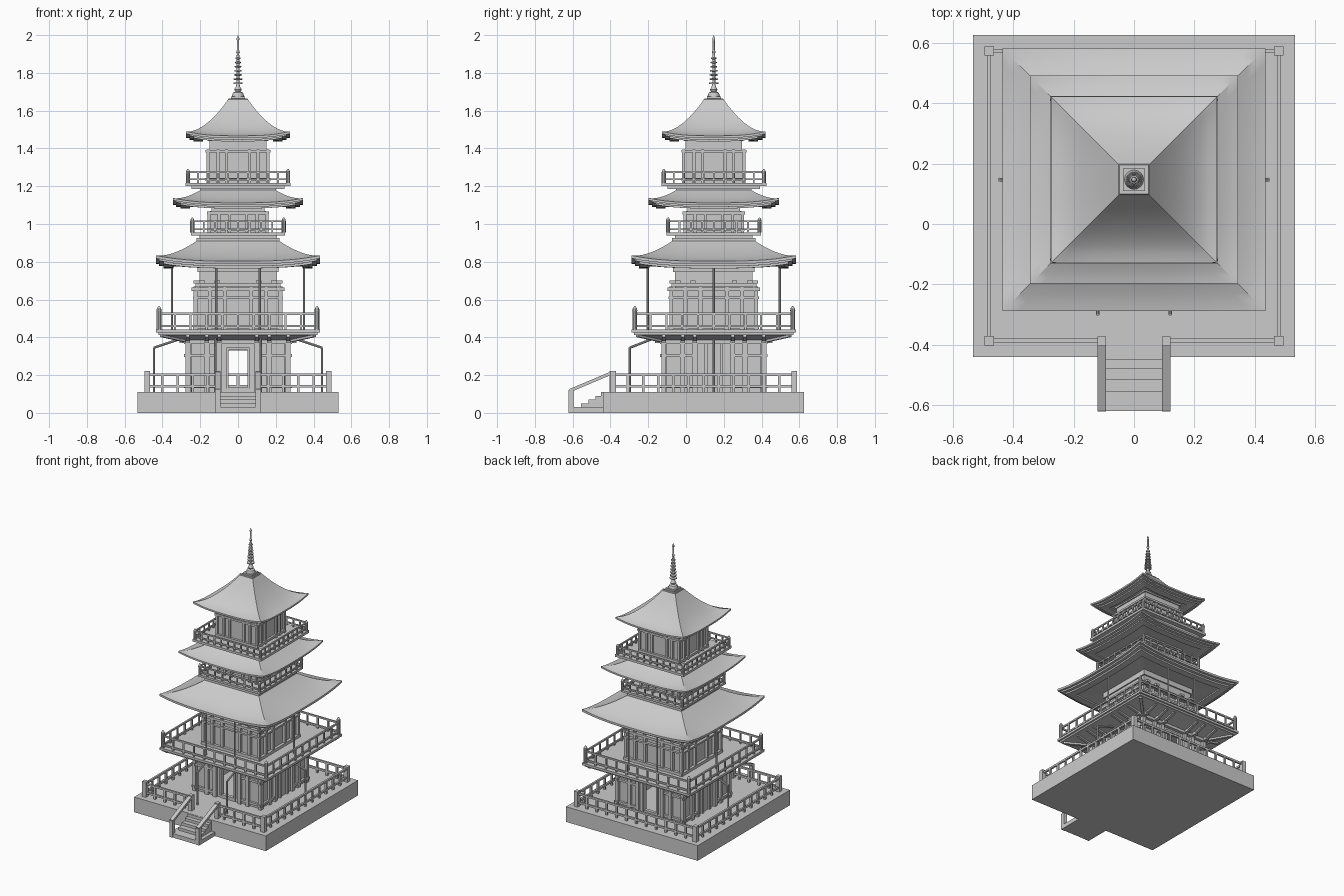
import bpy, bmesh, math
from mathutils import Matrix, Vector

if "Cube" in bpy.data.objects:
    bpy.data.objects.remove(bpy.data.objects["Cube"])

CY = 0.147      # tower axis
BY = 0.093      # base centre


def finish(name, bm, y=0.0, smooth=False):
    bmesh.ops.recalc_face_normals(bm, faces=bm.faces)
    me = bpy.data.meshes.new(name)
    bm.to_mesh(me)
    bm.free()
    if smooth:
        me.polygons.foreach_set("use_smooth", [True] * len(me.polygons))
        me.set_sharp_from_angle(angle=math.radians(30))
    ob = bpy.data.objects.new(name, me)
    ob.location.y = y
    bpy.context.collection.objects.link(ob)
    return ob


def box(bm, x0, x1, y0, y1, z0, z1, rot=Matrix()):
    m = Matrix.Translation(((x0 + x1) / 2, (y0 + y1) / 2, (z0 + z1) / 2)) @ Matrix.Diagonal((x1 - x0, y1 - y0, z1 - z0, 1))
    bmesh.ops.create_cube(bm, size=1, matrix=rot @ m)


def slab(bm, h, z0, z1):
    box(bm, -h, h, -h, h, z0, z1)


def beam(bm, p, q, w, t, rot=Matrix()):
    p, q = Vector(p), Vector(q)
    d = q - p
    m = Matrix.Translation((p + q) / 2) @ d.to_track_quat('Y', 'Z').to_matrix().to_4x4()
    bmesh.ops.create_cube(bm, size=1, matrix=rot @ m @ Matrix.Diagonal((w, d.length, t, 1)))


def tube(bm, p, q, r0, r1, rot=Matrix(), seg=10):
    p, q = Vector(p), Vector(q)
    d = q - p
    m = Matrix.Translation((p + q) / 2) @ d.to_track_quat('Z', 'Y').to_matrix().to_4x4()
    bmesh.ops.create_cone(bm, cap_ends=True, segments=seg, radius1=r0, radius2=r1, depth=d.length, matrix=rot @ m)


def sides(ks=range(4)):
    return [(k, Matrix.Rotation(k * math.pi / 2, 4, 'Z')) for k in ks]


def lathe(name, prof, y, seg=16):
    bm = bmesh.new()
    vs = [bm.verts.new((r, 0, z)) for r, z in prof]
    es = [bm.edges.new(e) for e in zip(vs, vs[1:])]
    bmesh.ops.spin(bm, geom=vs + es, cent=(0, 0, 0), axis=(0, 0, 1), angle=2 * math.pi, steps=seg)
    bmesh.ops.remove_doubles(bm, verts=bm.verts, dist=1e-5)
    return finish(name, bm, y, True)


def roof(name, half, z, lift, top, ztop, th, inner, p=1.5, n=16):
    """Swept square roof with upturned corners and a stepped eave."""
    prof = []
    for i in range(9):
        u = 1 - i / 8
        prof.append((half - (half - top) * u, z + (ztop - z) * u ** p, lift * (1 - u) ** 2))
    for dh, dz, f in ((0, .4, 1), (.018, .4, .95), (.018, .7, .95), (.04, .7, .8), (.04, 1, .8), (.09, 1, .45), (.09, .75, .45)):
        prof.append((half - dh, z - th * dz, lift * f))
    prof.append((inner, z - th * .5, 0))
    bm = bmesh.new()
    rings = []
    for h, zz, l in prof:
        ring = []
        for k, m in sides():
            for j in range(n):
                t = -1 + 2 * j / n
                ring.append(bm.verts.new(m @ Vector((h * t, -h, zz + l * abs(t) ** 3))))
        rings.append(ring)
    for a, b in zip(rings, rings[1:]):
        for j in range(4 * n):
            k = (j + 1) % (4 * n)
            bm.faces.new((a[j], a[k], b[k], b[j]))
    return finish(name, bm, CY, True)


def railing(name, h, z0, rails, top, n, w, y, gap=0, round_posts=False):
    bm = bmesh.new()
    for k, m in sides():
        # corner post
        c = w * 0.9
        if round_posts:
            tube(bm, (h, -h, z0), (h, -h, top - .025), c, c, m)
            tube(bm, (h, -h, top - .025), (h, -h, top - .012), c * 1.1, c * .9, m)
            tube(bm, (h, -h, top - .012), (h, -h, top), c * .9, c * .25, m)
        else:
            box(bm, h - c, h + c, -h - c, -h + c, z0, top, m)
        open_side = gap and k == 0
        spans = [(-h, -gap), (gap, h)] if open_side else [(-h, h)]
        for a, b in spans:
            for r in rails:
                box(bm, a, b, -h - w * .4, -h + w * .4, r - w * .4, r + w * .4, m)
        for i in range(1, n):
            x = -h + 2 * h * i / n
            if not (open_side and abs(x) < gap):
                box(bm, x - w * .4, x + w * .4, -h - w * .38, -h + w * .38, z0, rails[0], m)
    return finish(name, bm, y)


def framing(name, h, z0, z1, cols, beams, w):
    """Timber columns and horizontal beams on four faces."""
    bm = bmesh.new()
    for k, m in sides():
        for x in cols:
            for s in (-1, 1):
                box(bm, s * x - w / 2, s * x + w / 2, -h - w / 2, -h + w / 2, z0, z1, m)
        for zb, tb, over in beams:
            box(bm, -h - over, h + over, -h - w * .7, -h + w * .3, zb - tb / 2, zb + tb / 2, m)
    return finish(name, bm, CY)


# stone base
bm = bmesh.new()
box(bm, -.533, .533, -.533, .533, 0, .111)
finish("stone_base", bm, BY)
railing("base_fence", .48, .111, (.203, .14), .222, 12, .017, BY, gap=.105)

# entrance stairs
bm = bmesh.new()
for i, y in enumerate((-.62, -.555, -.515, -.48, -.45)):
    box(bm, -.095, .095, y, -.43, 0, .03 + .02 * i)
finish("stair_steps", bm)
bm = bmesh.new()
for s in (-1, 1):
    x0, x1 = sorted((s * .093, s * .121))
    box(bm, x0, x1, -.622, -.595, 0, .12)
    box(bm, x0, x1, -.62, -.43, 0, .03)
    box(bm, x0, x1, -.405, -.373, .111, .222)
    beam(bm, (s * .107, -.615, .118), (s * .107, -.39, .213), .028, .017)
finish("stair_rails", bm)

# ground floor: hollow, with doorways front and back
bm = bmesh.new()
for k, m in sides():
    if k % 2:
        box(bm, -.25, .25, -.26, -.245, .111, .40, m)
    else:
        for s in (-1, 1):
            a, b = sorted((s * .05, s * .25))
            box(bm, a, b, -.26, -.245, .111, .40, m)
        box(bm, -.05, .05, -.26, -.245, .33, .40, m)
        box(bm, -.06, .06, -.265, -.24, .111, .135, m)
        for s in (-1, 1):
            box(bm, s * .056 - .006, s * .056 + .006, -.272, -.24, .13, .345, m)
        box(bm, -.062, .062, -.272, -.24, .333, .347, m)
finish("ground_walls", bm, CY)
framing("ground_frame", .265, .111, .385, (.265, .165, .1), ((.375, .02, .02),), .026)
bm = bmesh.new()
for k, m in sides():
    for z in (.14, .305):
        for s in (-1, 1):
            box(bm, min(s * .09, s * .285), max(s * .09, s * .285), -.276, -.255, z - .008, z + .008, m)
    if k % 2:
        for x in (-.04, .04):
            box(bm, x - .008, x + .008, -.272, -.25, .111, .38, m)
finish("ground_rails", bm, CY)

# first balcony with sloping underside and struts
bm = bmesh.new()
slab(bm, .435, .425, .441)
slab(bm, .422, .413, .425)
bmesh.ops.create_cone(bm, cap_ends=True, segments=4, radius1=.28 * 2 ** .5, radius2=.415 * 2 ** .5, depth=.03,
                      matrix=Matrix.Translation((0, 0, .4)) @ Matrix.Rotation(math.pi / 4, 4, 'Z'))
for k, m in sides():
    for x in (-.265, -.165, -.1, .1, .165, .265):
        beam(bm, (x, -.27, .378), (x, -.40, .41), .018, .016, m)
        box(bm, x - .012, x + .012, -.31, -.26, .37, .40, m)
    beam(bm, (.26, -.26, .378), (.405, -.405, .41), .02, .016, m)
finish("balcony_one", bm, CY)
railing("balcony_one_rail", .418, .441, (.525, .46), .565, 10, .014, CY, round_posts=True)

# second floor
bm = bmesh.new()
slab(bm, .215, .44, .66)
slab(bm, .205, .66, .79)
finish("second_walls", bm, CY)
framing("second_frame", .225, .44, .67, (.225, .15, .07), ((.655, .018, .02), (.61, .012, .008), (.455, .02, .01)), .02)
bm = bmesh.new()
slab(bm, .225, .67, .685)
slab(bm, .215, .745, .79)
for k, m in sides():
    for x in (-.19, -.11, .11, .19):
        box(bm, x - .014, x + .014, -.235, -.2, .685, .70, m)
finish("second_cornice", bm, CY)
roof("roof_one", .435, .803, .03, .205, .92, .038, .19, 1.4)

# slim poles carrying the roof and drain poles by the ground floor
bm = bmesh.new()
poles = [(s * .35, 0) for s in (-1, 1)] + [(s * .115, t * .35) for s in (-1, 1) for t in (-1, 1)]
for x, y in poles:
    tube(bm, (x, y, .44), (x, y, .785), .006, .006)
    tube(bm, (x, y, .765), (x, y, .785), .008, .014)
finish("roof_poles", bm, CY, True)
bm = bmesh.new()
for a, b in (((-.445, 0), (-.31, 0)), ((.445, 0), (.31, 0)), ((-.12, -.445), (-.12, -.33)), ((.12, -.445), (.12, -.33))):
    tube(bm, (*a, .111), (*a, .347), .0065, .0065)
    tube(bm, (*a, .345), (*b, .39), .0065, .0065)
finish("drain_poles", bm, CY, True)

# third floor and its balcony
bm = bmesh.new()
slab(bm, .22, .905, .925)
slab(bm, .205, .925, .94)
slab(bm, .25, .94, .955)
finish("balcony_two", bm, CY)
railing("balcony_two_rail", .242, .955, (1.015, .972), 1.035, 8, .012, CY, round_posts=True)
bm = bmesh.new()
slab(bm, .147, .95, 1.07)
slab(bm, .14, 1.07, 1.13)
slab(bm, .165, 1.085, 1.1)
finish("third_walls", bm, CY)
framing("third_frame", .153, .955, 1.065, (.153, .1, .045), ((1.058, .014, .012), (.97, .014, .006)), .015)
roof("roof_two", .345, 1.112, .025, .19, 1.185, .03, .13, 1.35)

# fourth floor and its balcony
bm = bmesh.new()
slab(bm, .2, 1.165, 1.185)
slab(bm, .245, 1.185, 1.2)
slab(bm, .278, 1.2, 1.217)
finish("balcony_three", bm, CY)
railing("balcony_three_rail", .265, 1.217, (1.275, 1.237), 1.292, 10, .012, CY, round_posts=True)
bm = bmesh.new()
slab(bm, .155, 1.21, 1.39)
slab(bm, .15, 1.39, 1.48)
slab(bm, .158, 1.44, 1.455)
finish("fourth_walls", bm, CY)
framing("fourth_frame", .16, 1.215, 1.395, (.16, .105, .06), ((1.386, .014, .012), (1.235, .016, .006)), .016)
roof("roof_three", .275, 1.467, .023, .048, 1.665, .03, .14, 1.65)

# roof cap and ringed spire
bm = bmesh.new()
slab(bm, .045, 1.64, 1.665)
slab(bm, .052, 1.65, 1.662)
slab(bm, .037, 1.66, 1.676)
finish("roof_cap", bm, CY)
prof = [(0, 1.67), (.032, 1.67), (.032, 1.68), (.026, 1.695), (.014, 1.702), (.02, 1.712), (.012, 1.725)]
for i in range(7):
    z, r = 1.745 + i * .022, .025 - i * .0018
    prof += [(.008, z - .005), (r, z - .003), (r, z + .003), (.008, z + .005)]
prof += [(.006, 1.9), (.01, 1.91), (.006, 1.92), (.006, 1.97), (.008, 1.98), (0, 2.0)]
lathe("spire", prof, CY)
